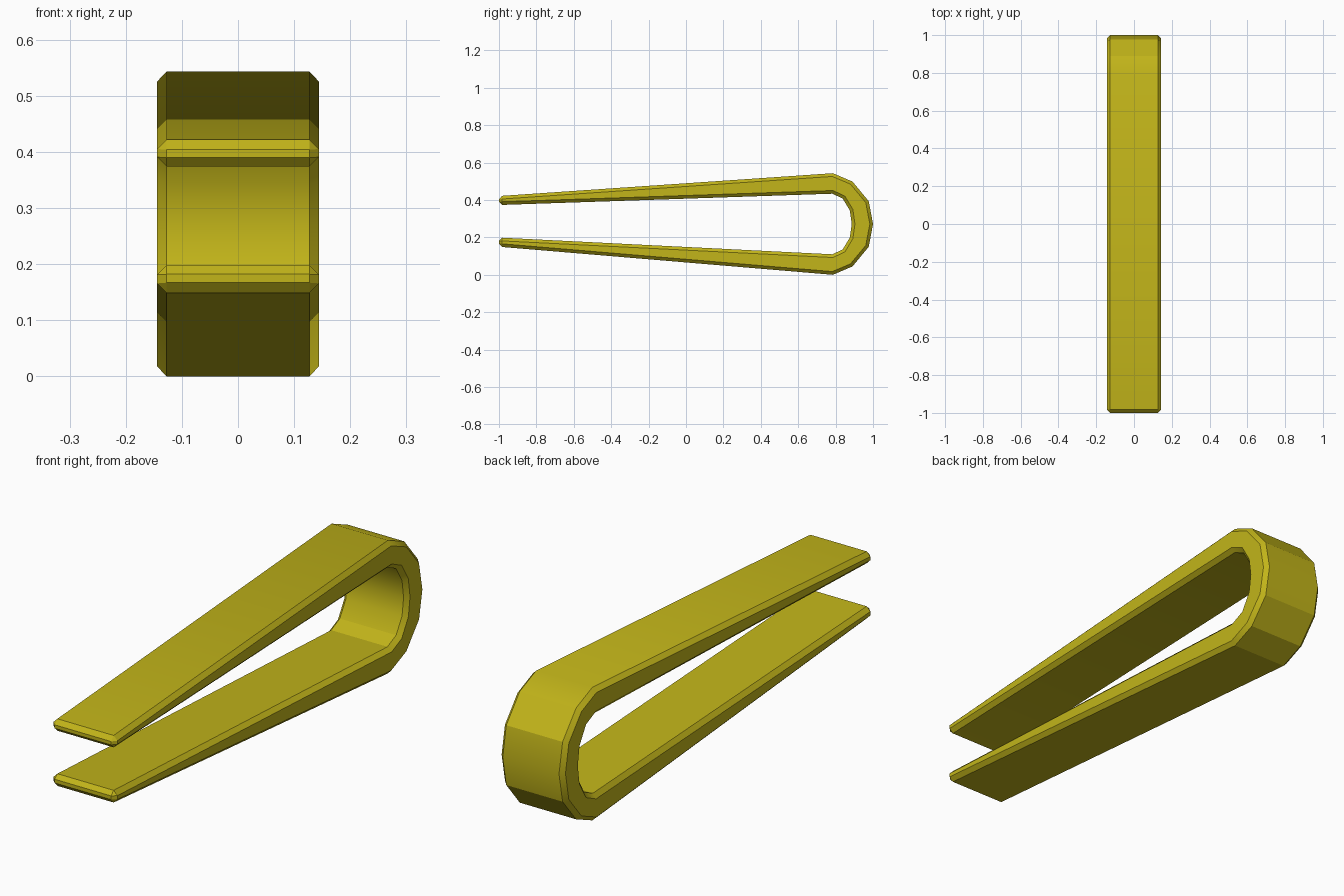
import bpy, bmesh, math

if "Cube" in bpy.data.objects:
    bpy.data.objects.remove(bpy.data.objects["Cube"])

HALF_W, CHAMFER, MID = 0.144, 0.017, 0.2715

# Bend sections as (y, height above the middle line), upper half only
outer_half = [(0.785, 0.2715), (0.89, 0.227), (0.977, 0.122)]
inner_half = [(0.782, 0.162), (0.838, 0.136), (0.876, 0.072)]


def bend(half, nose):
    """Mirror a half bend around its nose, from top to bottom."""
    upper = [(y, MID + h) for y, h in half]
    lower = [(y, MID - h) for y, h in reversed(half)]
    return upper + [(nose, MID)] + lower


# Side profile: upper tip, outer bend, lower tip, inner bend
profile = ([(-1, 0.373), (-1, 0.421)] + bend(outer_half, 1.0)
           + [(-1, 0.150), (-1, 0.199)] + bend(inner_half, 0.886)[::-1])

# Extrude the profile across the width
bm = bmesh.new()
side = bm.faces.new([bm.verts.new((-HALF_W, y, z)) for y, z in profile])
ext = bmesh.ops.extrude_face_region(bm, geom=[side], use_keep_orig=True)
new_verts = [g for g in ext["geom"] if isinstance(g, bmesh.types.BMVert)]
bmesh.ops.translate(bm, verts=new_verts, vec=(2 * HALF_W, 0, 0))
bmesh.ops.recalc_face_normals(bm, faces=bm.faces)

# Chamfer the rims and tips, leaving the facets of the bend alone
sharp = [e for e in bm.edges if e.calc_face_angle(0) > math.radians(50)]
bmesh.ops.bevel(bm, geom=sharp, offset=CHAMFER, offset_type='OFFSET',
                segments=1, profile=0.5, affect='EDGES', clamp_overlap=True)
bmesh.ops.recalc_face_normals(bm, faces=bm.faces)

mesh = bpy.data.meshes.new("spring_clip")
bm.to_mesh(mesh)
bm.free()
clip = bpy.data.objects.new("spring_clip", mesh)
bpy.context.collection.objects.link(clip)

# Yellow finish
mat = bpy.data.materials.new("yellow")
mat.diffuse_color = (0.54, 0.46, 0.01, 1)
mat.use_nodes = True
mat.node_tree.nodes["Principled BSDF"].inputs["Base Color"].default_value = mat.diffuse_color
mesh.materials.append(mat)

bpy.context.view_layer.objects.active = clip
clip.select_set(True)
bpy.ops.object.shade_smooth_by_angle(angle=math.radians(27))
